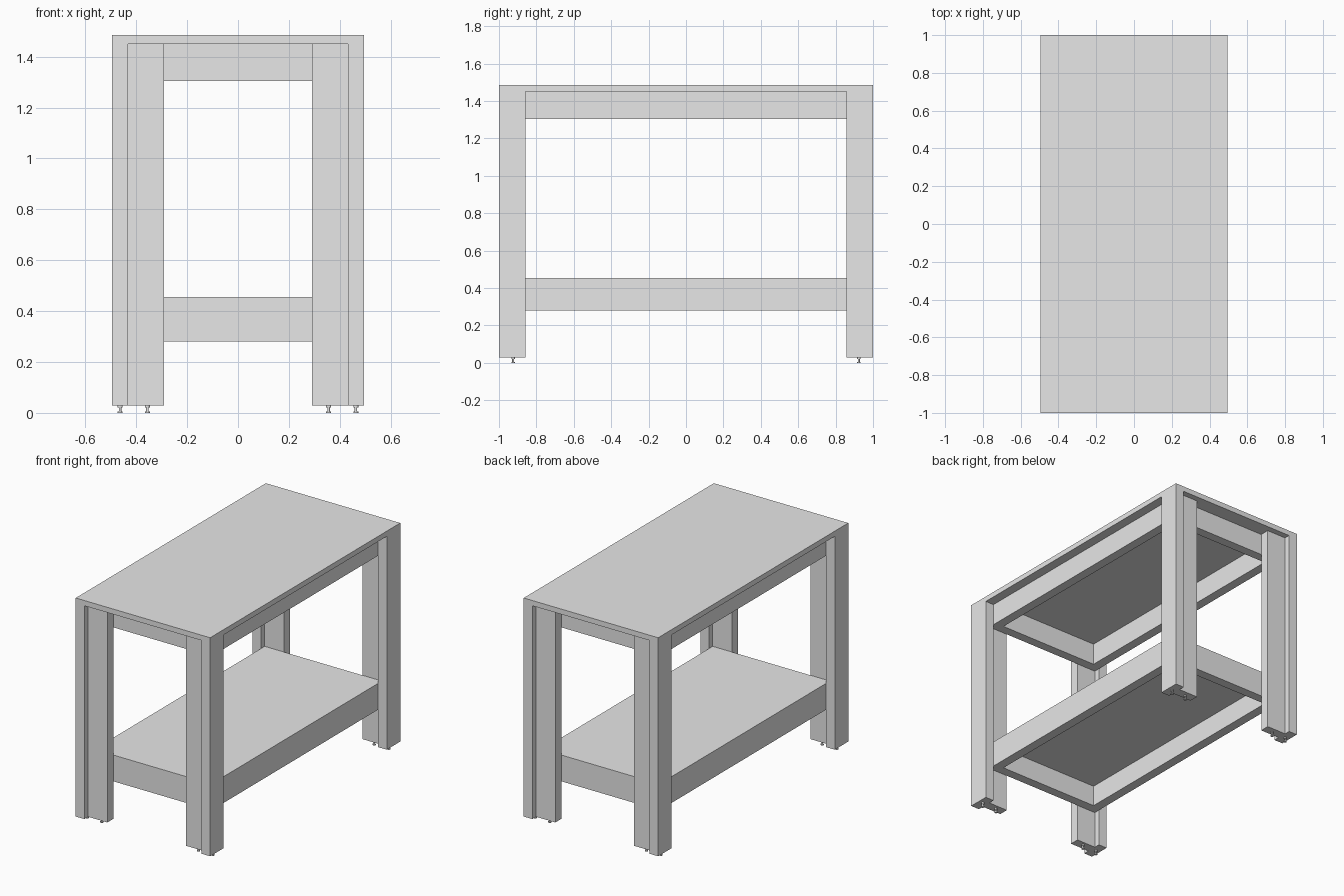
import bpy
import bmesh
from mathutils import Vector

cube = bpy.data.objects.get("Cube")
if cube:
    bpy.data.objects.remove(cube, do_unlink=True)

grey = bpy.data.materials.new("plain grey")
grey.use_nodes = True
grey.diffuse_color = (0.8, 0.8, 0.8, 1)
grey.node_tree.nodes["Principled BSDF"].inputs["Base Color"].default_value = (0.8, 0.8, 0.8, 1)

# Main dimensions
HALF_X, HALF_Y, TOP = 0.495, 1.0, 1.485
SLAB = 0.035          # table top and shelf thickness
BOARD = 0.063         # leg and rail board thickness
LEG_W = 0.142         # leg board width
LEG_BOTTOM = 0.03
UNDER = TOP - SLAB
IN_X = HALF_X - BOARD                       # inner face of the outer leg boards
LEG_Y = HALF_Y - LEG_W / 2                  # centre line of the legs
FRAME_Y = LEG_Y - BOARD / 2                 # end of the rail frames
SHELF_TOP, SHELF_BOTTOM, APRON_BOTTOM = 0.455, 0.28, 1.305


def finish(name, bm):
    bmesh.ops.recalc_face_normals(bm, faces=bm.faces)
    mesh = bpy.data.meshes.new(name)
    bm.to_mesh(mesh)
    bm.free()
    mesh.materials.append(grey)
    obj = bpy.data.objects.new(name, mesh)
    bpy.context.collection.objects.link(obj)
    return obj


def box(name, low, high):
    low, high = Vector(low), Vector(high)
    bm = bmesh.new()
    bmesh.ops.create_cube(bm, size=1)
    bmesh.ops.scale(bm, vec=high - low, verts=bm.verts)
    bmesh.ops.translate(bm, vec=(low + high) / 2, verts=bm.verts)
    return finish(name, bm)


def prism(name, outline, z0, z1):
    bm = bmesh.new()
    face = bm.faces.new([bm.verts.new((x, y, z0)) for x, y in outline])
    new = bmesh.ops.extrude_face_region(bm, geom=[face])["geom"]
    bmesh.ops.translate(bm, vec=(0, 0, z1 - z0),
                        verts=[g for g in new if isinstance(g, bmesh.types.BMVert)])
    return finish(name, bm)


def rail_frame(name, z0, z1):
    # Two long rails with two short rails fitted between them
    for side, s in (("left", 1), ("right", -1)):
        xs = sorted((s * IN_X, s * (IN_X - BOARD)))
        box(f"{name}_{side}_rail", (xs[0], -FRAME_Y, z0), (xs[1], FRAME_Y, z1))
    for end, s in (("back", 1), ("front", -1)):
        ys = sorted((s * FRAME_Y, s * (FRAME_Y - BOARD)))
        box(f"{name}_{end}_rail", (BOARD - IN_X, ys[0], z0), (IN_X - BOARD, ys[1], z1))


def foot(name, x, y):
    # Stacked discs: collar, threaded stem, pad
    bm = bmesh.new()
    for radius, z0, z1 in ((0.010, 0.022, 0.03), (0.005, 0.006, 0.022), (0.010, 0, 0.006)):
        made = bmesh.ops.create_cone(bm, cap_ends=True, segments=12, radius1=radius,
                                     radius2=radius, depth=z1 - z0)
        bmesh.ops.translate(bm, vec=(x, y, (z0 + z1) / 2), verts=made["verts"])
    finish(name, bm)


# Table top, apron, and lower shelf
box("table_top", (-HALF_X, -HALF_Y, UNDER), (HALF_X, HALF_Y, TOP))
rail_frame("apron", APRON_BOTTOM, UNDER)
box("shelf_board", (-IN_X, -FRAME_Y, SHELF_TOP - SLAB), (IN_X, FRAME_Y, SHELF_TOP))
rail_frame("shelf", SHELF_BOTTOM, SHELF_TOP - SLAB)

# T-section legs with two levelling feet each
w, b = LEG_W / 2, BOARD / 2
section = [(HALF_X, -w), (HALF_X, w), (IN_X, w), (IN_X, b),
           (IN_X - LEG_W, b), (IN_X - LEG_W, -b), (IN_X, -b), (IN_X, -w)]
for side, sx in (("left", 1), ("right", -1)):
    for end, sy in (("back", 1), ("front", -1)):
        outline = [(sx * x, sy * LEG_Y + y) for x, y in section]
        prism(f"{end}_{side}_leg", outline, LEG_BOTTOM, UNDER)
        for place, x in (("outer", IN_X + b), ("inner", IN_X - LEG_W / 2 - 0.005)):
            foot(f"{end}_{side}_{place}_foot", sx * x, sy * (LEG_Y - 0.005))
